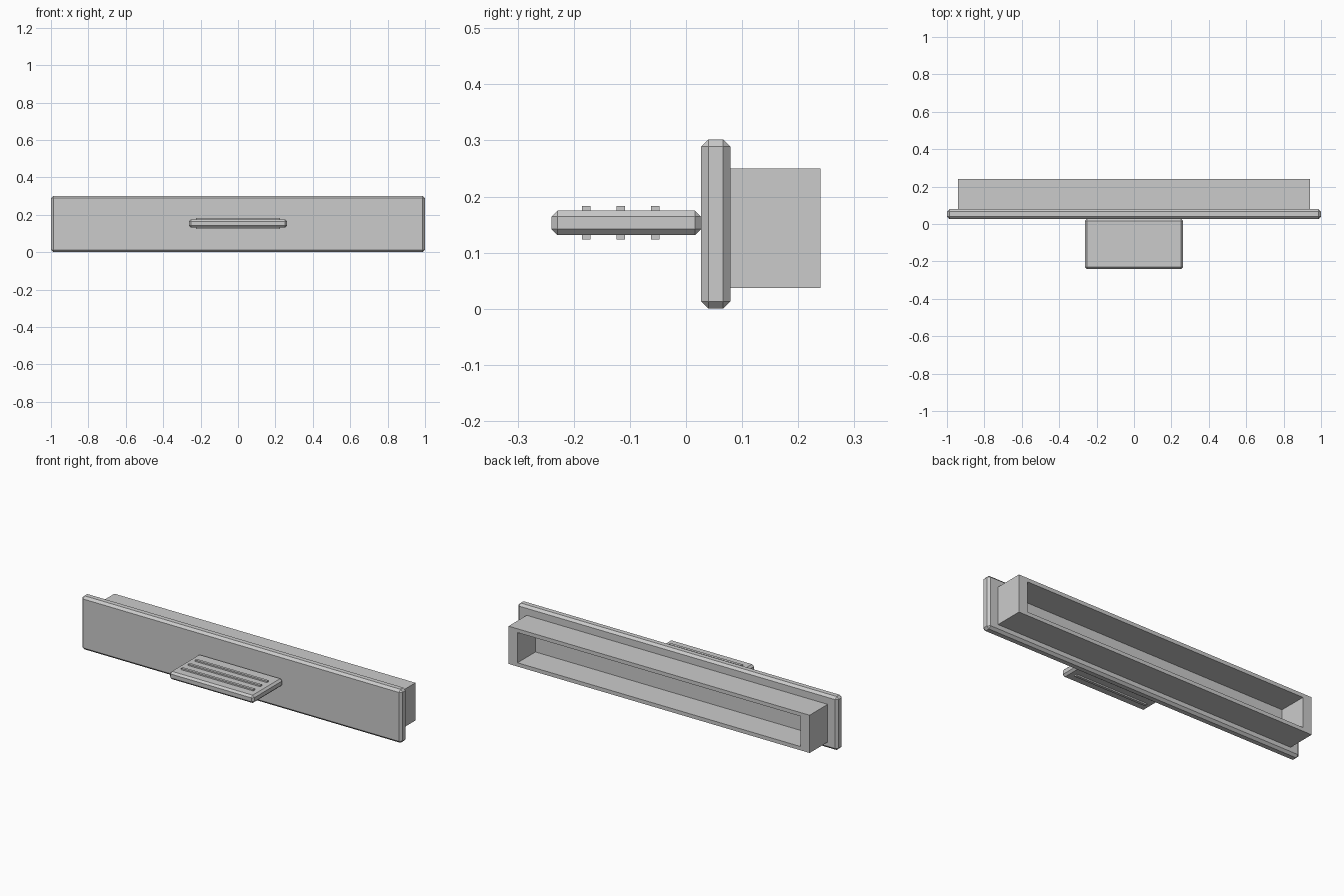
import bpy
import bmesh

cube = bpy.data.objects.get("Cube")
if cube:
    bpy.data.objects.remove(cube, do_unlink=True)

grey = bpy.data.materials.new("plain_grey")
grey.use_nodes = True
COLOUR = (0.6, 0.6, 0.6, 1)
grey.diffuse_color = COLOUR
grey.node_tree.nodes["Principled BSDF"].inputs["Base Color"].default_value = COLOUR


def box(name, half_x, y, z, chamfer=0, recess=None):
    """Box centred on x, with optional chamfered edges or a recess in its back."""
    bm = bmesh.new()
    bmesh.ops.create_cube(bm, size=1)
    for v in bm.verts:
        v.co.x *= 2 * half_x
        v.co.y = y[0] if v.co.y < 0 else y[1]
        v.co.z = z[0] if v.co.z < 0 else z[1]
    if chamfer:
        bmesh.ops.bevel(bm, geom=bm.edges[:], offset=chamfer, segments=1,
                        affect='EDGES')
    if recess:
        wall_x, wall_z, depth = recess
        back = max(bm.faces, key=lambda f: f.calc_center_median().y)
        # inset the back face into a rim, then push the inner face inward
        bmesh.ops.inset_individual(bm, faces=[back], thickness=wall_z)
        for v in back.verts:
            v.co.x = (half_x - wall_x) * (1 if v.co.x > 0 else -1)
        floor = bmesh.ops.extrude_discrete_faces(bm, faces=[back])["faces"][0]
        for v in floor.verts:
            v.co.y -= depth
    mesh = bpy.data.meshes.new(name)
    bm.to_mesh(mesh)
    bm.free()
    mesh.materials.append(grey)
    obj = bpy.data.objects.new(name, mesh)
    bpy.context.collection.objects.link(obj)
    return obj


# Chamfered front panel and the hollow box behind it
box("front_panel", 1.0, (0.027, 0.079), (0, 0.302), chamfer=0.013)
box("drawer_box", 0.94, (0.077, 0.24), (0.037, 0.25), recess=(0.056, 0.03, 0.16))

# Flat handle with grip ribs showing above and below
box("handle", 0.263, (-0.24, 0.027), (0.131, 0.175), chamfer=0.011)
for i, y in enumerate((-0.178, -0.116, -0.055)):
    box(f"grip_rib_{i + 1}", 0.225, (y - 0.0075, y + 0.0075), (0.123, 0.183))
